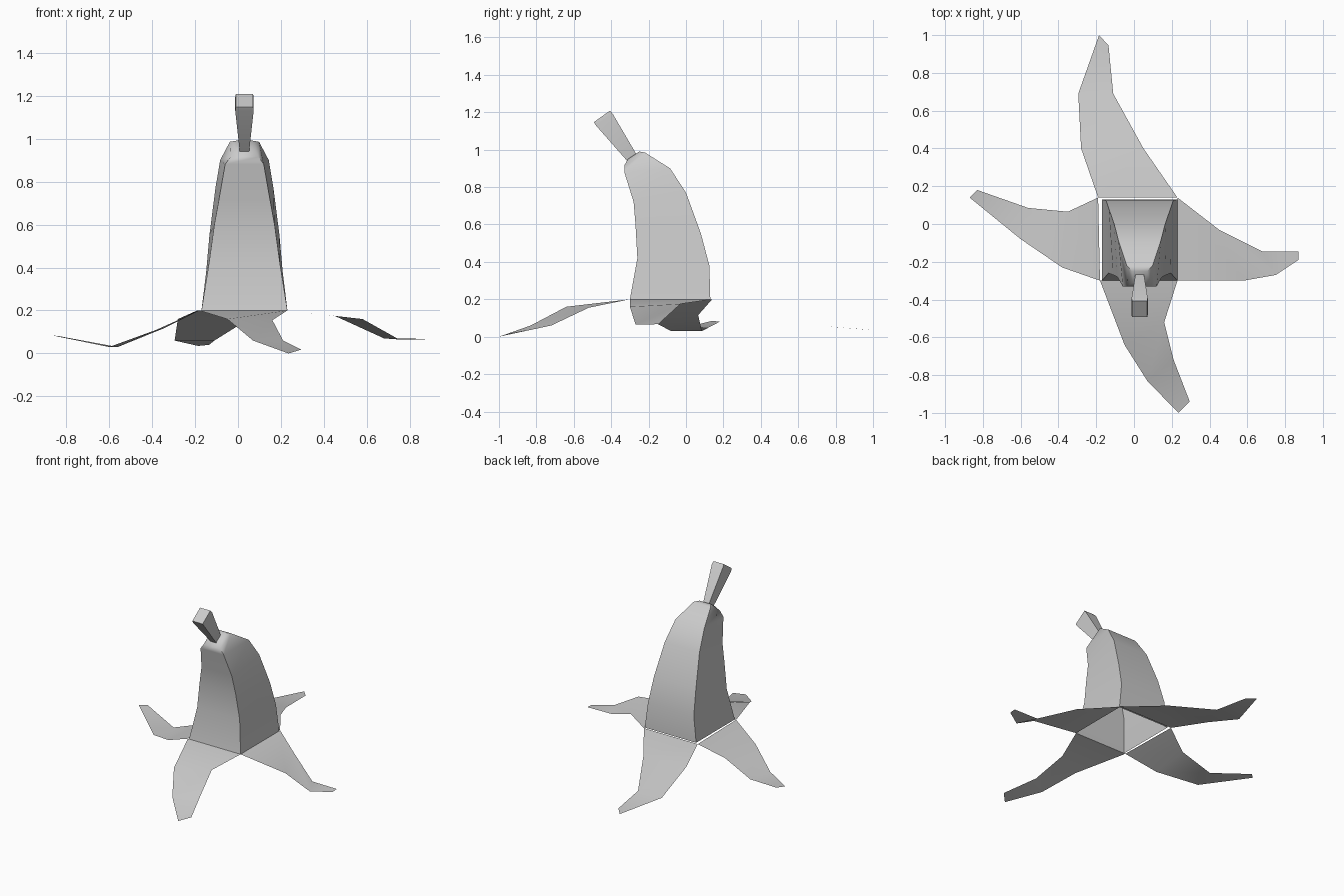
import bpy, bmesh

CX = 0.03  # centre line of the fruit


def loft(name, rings, closed, angle, cap=False):
    """Skin a list of equal-length point rings with quads."""
    bm = bmesh.new()
    rows = [[bm.verts.new(p) for p in ring] for ring in rings]
    n = len(rows[0])
    for a, b in zip(rows, rows[1:]):
        for i in range(n if closed else n - 1):
            j = (i + 1) % n
            bm.faces.new((a[i], a[j], b[j], b[i]))
    if cap:
        bm.faces.new(rows[-1])
    bm.normal_update()
    me = bpy.data.meshes.new(name)
    bm.to_mesh(me)
    bm.free()
    ob = bpy.data.objects.new(name, me)
    bpy.context.collection.objects.link(ob)
    bpy.ops.object.select_all(action='DESELECT')
    ob.select_set(True)
    bpy.context.view_layer.objects.active = ob
    bpy.ops.object.shade_smooth_by_angle(angle=angle)
    return ob


def section(yf, zf, yb, zb, hf, hb):
    """Four-sided tilted section: front edge, back edge, half widths."""
    return [(CX - hf, yf, zf), (CX + hf, yf, zf), (CX + hb, yb, zb), (CX - hb, yb, zb)]


# Fruit body: square, bent forward, open underneath
body = [
    (-0.30, 0.20, 0.13, 0.20, 0.200, 0.200),
    (-0.26, 0.42, 0.125, 0.38, 0.165, 0.178),
    (-0.27, 0.60, 0.08, 0.55, 0.140, 0.163),
    (-0.28, 0.72, 0.00, 0.77, 0.118, 0.135),
    (-0.33, 0.88, -0.085, 0.90, 0.090, 0.113),
    (-0.33, 0.915, -0.22, 0.985, 0.065, 0.068),
    (-0.31, 0.95, -0.25, 0.99, 0.035, 0.040),
]
loft("fruit_body", [section(*s) for s in body], True, 0.9, cap=True)

# Stem: flared square stalk with a slightly rounded end
stem = [
    (-0.315, 0.94, -0.265, 0.975, 0.022, 0.022),
    (-0.482, 1.130, -0.392, 1.192, 0.043, 0.043),
    (-0.493, 1.147, -0.407, 1.208, 0.040, 0.040),
]
loft("stem", [section(*s) for s in stem], True, 0.9, cap=True)

# Peel flaps: rows of (left edge, right edge) running outwards from the base
flaps = {
    "front_peel": [
        ((-0.18, -0.30, 0.20), (0.23, -0.30, 0.20)),
        ((-0.05, -0.64, 0.16), (0.16, -0.52, 0.155)),
        ((0.07, -0.83, 0.06), (0.21, -0.72, 0.06)),
        ((0.235, -1.00, 0.0), (0.295, -0.94, 0.018))],
    "right_peel": [
        ((0.23, -0.30, 0.20), (0.23, 0.14, 0.20)),
        ((0.58, -0.30, 0.16), (0.45, -0.03, 0.175)),
        ((0.75, -0.27, 0.065), (0.68, -0.145, 0.07)),
        ((0.87, -0.19, 0.065), (0.87, -0.145, 0.068))],
    "back_peel": [
        ((0.23, 0.14, 0.20), (-0.19, 0.14, 0.20)),
        ((0.05, 0.40, 0.16), (-0.28, 0.40, 0.16)),
        ((-0.11, 0.69, 0.06), (-0.295, 0.69, 0.06)),
        ((-0.135, 0.945, 0.04), (-0.185, 1.00, 0.035))],
    "left_peel": [
        ((-0.19, 0.14, 0.20), (-0.18, -0.30, 0.20)),
        ((-0.35, 0.065, 0.115), (-0.38, -0.23, 0.11)),
        ((-0.56, 0.085, 0.03), (-0.60, -0.08, 0.03)),
        ((-0.83, 0.18, 0.08), (-0.87, 0.14, 0.085))],
}
for name, rows in flaps.items():
    # rows reversed so that the faces look upwards
    loft(name, rows[::-1], False, 0.7)
